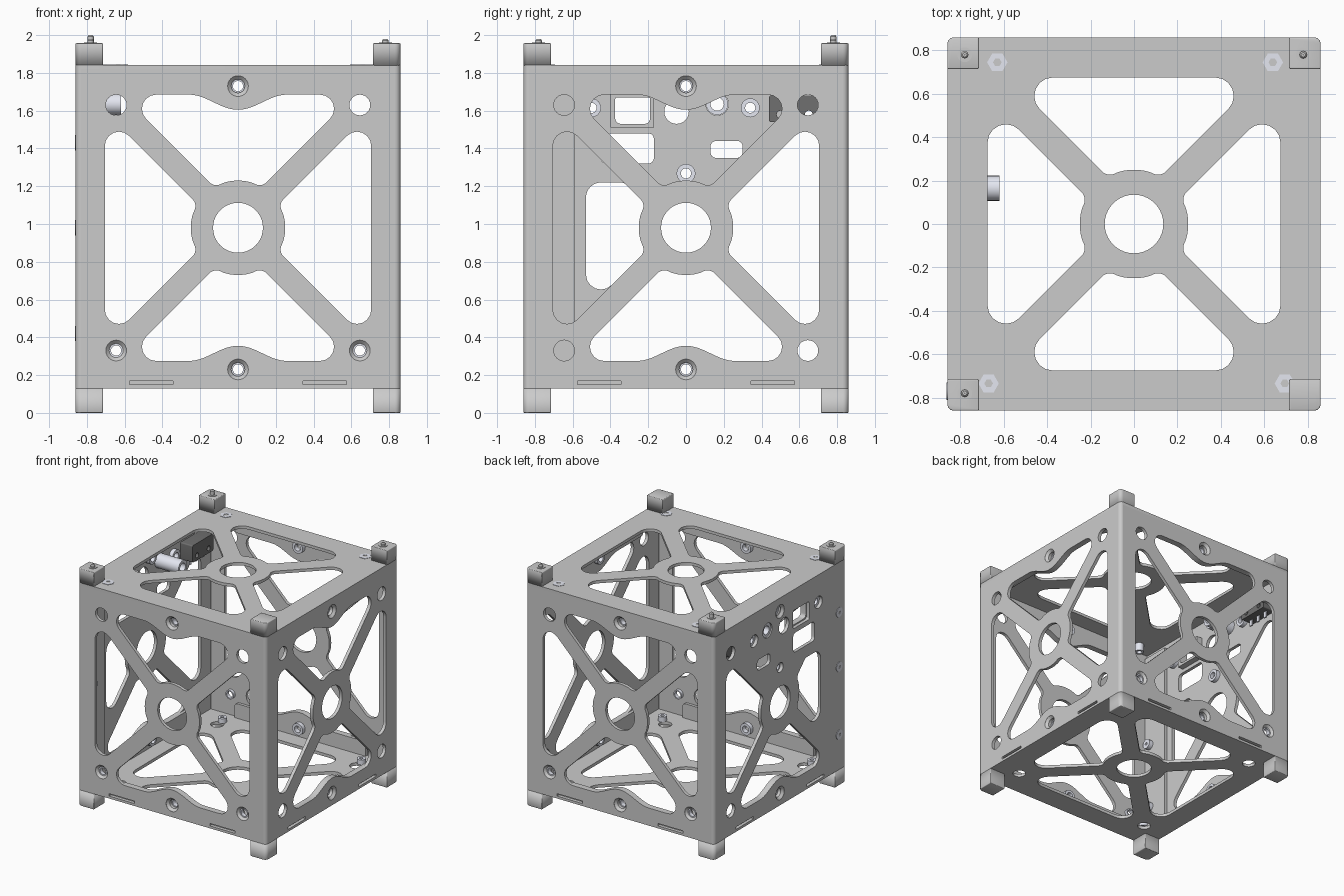
import bpy, bmesh
from math import sin, cos, pi, sqrt, tan, radians
from mathutils import Matrix, Vector

if "Cube" in bpy.data.objects:
    bpy.data.objects.remove(bpy.data.objects["Cube"])

T = 0.027      # sheet thickness
W = 0.86       # half width
ZC = 0.98      # centre height of the side panels


def material(name, col):
    m = bpy.data.materials.new(name)
    m.diffuse_color = (*col, 1)
    m.use_nodes = True
    m.node_tree.nodes["Principled BSDF"].inputs["Base Color"].default_value = m.diffuse_color
    return m


STEEL = material("bright_steel", (0.78, 0.8, 0.88))
DARK = material("dark_plastic", (0.16, 0.16, 0.16))


def finish(ob, mat=None):
    bpy.ops.object.select_all(action='DESELECT')
    ob.select_set(True)
    bpy.context.view_layer.objects.active = ob
    if ob.type == 'CURVE':
        bpy.ops.object.convert(target='MESH')
        ob = bpy.context.view_layer.objects.active
    bpy.ops.object.shade_smooth_by_angle(angle=radians(35))
    if mat:
        ob.data.materials.append(mat)
    return ob


def fillet(pts, n=6):
    """Round each (u, v, radius) corner of a closed polygon."""
    out = []
    for i, (x, y, r) in enumerate(pts):
        p = Vector((x, y))
        if r == 0:
            out.append((x, y))
            continue
        a = (Vector(pts[i - 1][:2]) - p).normalized()
        b = (Vector(pts[(i + 1) % len(pts)][:2]) - p).normalized()
        half = a.angle(b) / 2
        c = p + (a + b).normalized() * (r / sin(half))
        s, e = p + a * (r / tan(half)) - c, p + b * (r / tan(half)) - c
        sweep = s.angle(e)
        for k in range(n + 1):
            t = k / n
            q = c + (s * sin((1 - t) * sweep) + e * sin(t * sweep)) / sin(sweep)
            out.append((q.x, q.y))
    return out


def circle(u, v, r, n=24):
    return [(u + r * cos(2 * pi * k / n), v + r * sin(2 * pi * k / n)) for k in range(n)]


def rect(u0, u1, v0, v1, r=0.0):
    return fillet([(u0, v0, r), (u1, v0, r), (u1, v1, r), (u0, v1, r)])


def turn(loop, q):
    for _ in range(q):
        loop = [(-v, u) for u, v in loop]
    return loop


def bulge(top, sign=1):
    return [(u, top - 0.04 * (1 + cos(pi * u / 0.26)), 0)
            for u in [sign * (-0.26 + 0.02 * k) for k in range(27)]]


def ring_edge(c, R=0.25):
    """Edge of the hub ring between two arms, right to left."""
    j = (-c + sqrt(2 * R * R - c * c)) / 2
    arc = [(R * sin(a), R * cos(a), 0) for a in [0.3 - 0.06 * k for k in range(11)]]
    return [(j, j + c, 0.05)] + arc + [(-j, j + c, 0.05)]


def opening(top, c, r, bulged=False):
    mid = bulge(top) if bulged else []
    return fillet([(-(top - c), top, r)] + mid + [(top - c, top, r)] + ring_edge(c))


def plate(name, loops, M, w=0.0, t=T, mat=None):
    """Flat sheet; first loop is the outline, the rest are holes. w is the outer face."""
    cu = bpy.data.curves.new(name, 'CURVE')
    cu.dimensions, cu.fill_mode, cu.extrude = '2D', 'BOTH', t / 2
    for lp in loops:
        sp = cu.splines.new('POLY')
        sp.points.add(len(lp) - 1)
        for p, (u, v) in zip(sp.points, lp):
            p.co = (u, v, 0, 1)
        sp.use_cyclic_u = True
    ob = bpy.data.objects.new(name, cu)
    bpy.context.collection.objects.link(ob)
    ob.matrix_world = M @ Matrix.Translation((0, 0, w - t / 2))
    return finish(ob, mat)


def lathe(name, prof, M, u, v, mat=None, n=24):
    """Revolve a closed (radius, w) profile about the plate normal at (u, v)."""
    bm = bmesh.new()
    rows = [[bm.verts.new((r * cos(2 * pi * k / n), r * sin(2 * pi * k / n), w)) for r, w in prof]
            for k in range(n)]
    m = len(prof)
    for k in range(n):
        a, b = rows[k], rows[(k + 1) % n]
        for i in range(m):
            bm.faces.new((a[i], b[i], b[(i + 1) % m], a[(i + 1) % m]))
    bmesh.ops.recalc_face_normals(bm, faces=bm.faces)
    me = bpy.data.meshes.new(name)
    bm.to_mesh(me)
    bm.free()
    ob = bpy.data.objects.new(name, me)
    bpy.context.collection.objects.link(ob)
    ob.matrix_world = M @ Matrix.Translation((u, v, 0))
    return finish(ob, mat)


def tube(r0, r1, w0, w1):
    return [(r0, w0), (r1, w0), (r1, w1), (r0, w1)]


def screw_seat(M, u, v):
    lathe("countersink", [(0.056, 0), (0.036, -0.02), (0.036, -T), (0.056, -T)], M, u, v)
    lathe("press_nut", tube(0.027, 0.048, -0.085, -0.045) if abs(u) < 0.1
          else tube(0.027, 0.037, -0.05, -0.018), M, u, v, STEEL)


def side(q):
    return (Matrix.Rotation(q * pi / 2, 4, 'Z') @ Matrix.Translation((0, -W, ZC))
            @ Matrix.Rotation(pi / 2, 4, 'X'))


# side walls: front, right, back, left
outline = rect(-0.832, 0.832, -0.85, 0.84)
slots = [rect(0.345, 0.575, -0.83, -0.81), rect(-0.575, -0.345, -0.83, -0.81)]
cen, mids = circle(0, 0, 0.132, 40), [circle(0, s * 0.75, 0.055) for s in (1, -1)]
big = opening(0.705, 0.09, 0.075, True)
tall = opening(0.705, 0.09, 0.075)
for q, name in enumerate(("front_wall", "right_wall", "back_wall")):
    M = side(q)
    corners = [circle(a * 0.645, b * 0.65, 0.055) for a in (1, -1) for b in (1, -1)]
    plate(name, [outline, big, turn(tall, 1), turn(big, 2), turn(tall, 3), cen]
          + mids + corners + slots, M)
    for s in (1, -1):
        screw_seat(M, 0, s * 0.75)
        if name != "right_wall":
            screw_seat(M, s * 0.645, -0.65)

# left wall with the connector ports
ML = side(3)
short = turn(fillet([(-0.44, 0.53, 0.08), (0.24, 0.53, 0.08), (0.24, 0.33, 0.04)] + ring_edge(0.09)), 1)
short = [(-u, v) for u, v in short]
ports = [rect(0.17, 0.38, 0.54, 0.69, 0.015), rect(0.17, 0.45, 0.34, 0.5, 0.03),
         rect(-0.3, -0.13, 0.37, 0.46, 0.03), circle(0.05, 0.615, 0.065), circle(-0.165, 0.655, 0.06),
         circle(-0.34, 0.635, 0.05), circle(0.5, 0.635, 0.05), circle(0, 0.288, 0.04)]
plate("left_wall", [outline, turn(tall, 1), turn(big, 2), short, cen, circle(-0.645, 0.65, 0.055),
                    circle(-0.645, -0.65, 0.055)] + ports + mids + slots, ML)
for s in (1, -1):
    screw_seat(ML, 0, s * 0.75)
for u, v in ((0, 0.288), (-0.34, 0.635), (0.5, 0.635)):
    lathe("port_nut", tube(0.027, 0.05, -0.06, -T), ML, u, v, STEEL)
lathe("jack_barrel", tube(0.035, 0.058, -0.24, -0.01), ML, -0.165, 0.655, STEEL)
plate("socket_frame", [rect(0.17, 0.4, 0.53, 0.71),
                       fillet([(0.19, 0.55, 0.03), (0.375, 0.55, 0.03), (0.375, 0.69, 0.01), (0.19, 0.69, 0.01)])],
      ML, -T, 0.05)
plate("limit_switch", [rect(-0.71, -0.44, 0.56, 0.7, 0.01), circle(-0.5, 0.6, 0.02), circle(-0.65, 0.6, 0.02)],
      ML, -T, 0.11, DARK)
for u in (-0.66, -0.575, -0.49):
    plate("switch_terminal", [rect(u - 0.015, u + 0.015, 0.51, 0.56)], ML, -0.07, 0.012, STEEL)

# overlapped seam strip with rivets at the front left corner
plate("seam_strip", [rect(0.59, 0.83, -0.8, 0.8)], ML, -T, T)
for v in (-0.56, 0.0, 0.45):
    lathe("seam_rivet", tube(0.012, 0.04, -0.09, 0.004), ML, 0.77, v, STEEL)

# rounded folds joining the walls
R, r = 0.03, 0.004
for q in range(4):
    arc = [pi + k * pi / 16 for k in range(9)]
    fold = [(-0.83 + R * cos(a), -0.83 + R * sin(a)) for a in arc] \
        + [(-0.83 + r * cos(a), -0.83 + r * sin(a)) for a in reversed(arc)]
    plate("corner_fold", [fold], Matrix.Rotation(q * pi / 2, 4, 'Z'), 1.82, 1.69)

# top cover and base plate, each with bent flanges
wide = opening(0.675, 0.095, 0.085)
webs = [turn(wide, q) for q in range(4)] + [circle(0, 0, 0.135, 40)]
TOP, BASE = Matrix.Translation((0, 0, 1.842)), Matrix.Translation((0, 0, 0.155))
nuts = ((-0.63, 0.745), (0.64, 0.745), (-0.67, -0.735), (0.695, -0.735))
plate("top_cover", [rect(-W, W, -W, W, 0.03)] + webs, TOP, 0, 0.024)
plate("base_plate", [rect(-0.833, 0.833, -0.833, 0.833)] + webs
      + [circle(a * 0.635, b * 0.635, 0.05) for a in (1, -1) for b in (1, -1)], BASE, 0, 0.025)
for u, v in nuts:
    lathe("cover_hex_insert", tube(0.02, 0.047, -0.004, 0.003), TOP, u, v, STEEL, 6)
    lathe("cover_standoff", tube(0.02, 0.036, -0.09, -0.024), TOP, u, v, STEEL)
    lathe("base_screw", tube(0.014, 0.034, 0, 0.04), BASE, u, v - 0.05 if v > 0 else v + 0.05, STEEL)
for q in range(4):
    for s in (1, -1):
        if q == 3 and s == 1:
            continue
        edge = fillet([(0.6, 0.835, 0), (0.6, 0.705, 0.03)] + bulge(0.705, -1)
                      + [(-0.6, 0.705, 0.03), (-0.6, 0.835, 0)])
        plate("cover_flange" if s == 1 else "base_flange",
              [[(u, s * v) for u, v in edge], circle(0, s * 0.75, 0.036)], side(q), -T, 0.024)

# feet at the eight corners, and spring pins on three of them
foot = fillet([(-W, -W, 0.03), (-0.715, -W, 0.006), (-0.715, -0.715, 0.006), (-W, -0.715, 0.006)])
for q in range(4):
    M = Matrix.Rotation(q * pi / 2, 4, 'Z')
    for name, z, h in (("top_foot", 1.957, 0.117), ("bottom_foot", 0.13, 0.13)):
        ob = plate(name, [foot], M, z, h)
        bm = bmesh.new()
        bm.from_mesh(ob.data)
        bmesh.ops.remove_doubles(bm, verts=bm.verts, dist=1e-5)
        out = max(v.co.z for v in bm.verts) * (1 if name == "top_foot" else -1)
        rim = [e for e in bm.edges if all(abs(v.co.z - out) < 1e-4 for v in e.verts)
               and abs(e.calc_face_angle(0)) > 1]
        bmesh.ops.bevel(bm, geom=rim, offset=0.005, segments=2, affect='EDGES', profile=0.5)
        bm.to_mesh(ob.data)
        bm.free()
for x, y, top in ((-0.78, 0.78, 2.0), (0.78, 0.78, 1.98), (-0.78, -0.78, 1.98)):
    M = Matrix.Translation((0, 0, top))
    lathe("pin_collar", tube(0.018, 0.034, 1.955 - top, 1.961 - top), M, x, y)
    lathe("spring_pin", [(0.0005, 1.94 - top), (0.017, 1.94 - top), (0.017, -0.008), (0.01, 0), (0.0005, 0)],
          M, x, y, None, 16)
